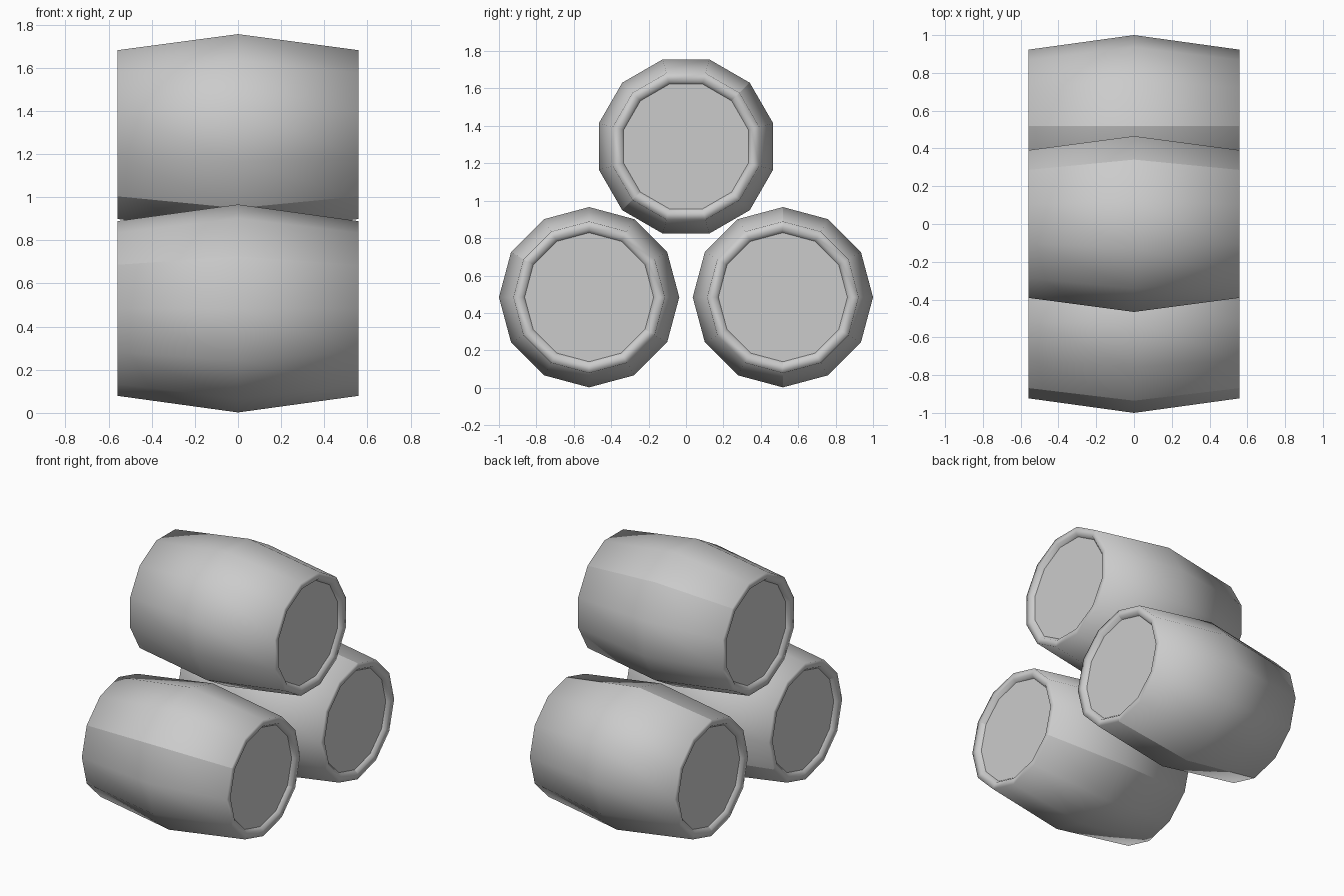
import bpy, bmesh
from math import cos, sin, radians, tau

cube = bpy.data.objects.get("Cube")
if cube:
    bpy.data.objects.remove(cube, do_unlink=True)

SIDES = 12

grey = bpy.data.materials.new("plain_grey")
grey.use_nodes = True
colour = (0.6, 0.6, 0.6, 1)
grey.diffuse_color = colour
grey.node_tree.nodes["Principled BSDF"].inputs["Base Color"].default_value = colour

# Half profile (x along the barrel, radius): recessed lid, lip, rim, bulge
half = [(0.535, 0.345), (0.558, 0.362), (0.558, 0.405)]
profile = [(-x, r) for x, r in half] + [(0, 0.482)] + half[::-1]


def barrel(name, y, z, start):
    """Lathe the profile around the x axis, with two opposite stave seams."""
    bm = bmesh.new()
    rings = []
    for x, r in profile:
        angles = [radians(start) + tau * i / SIDES for i in range(SIDES)]
        rings.append([bm.verts.new((x, r * cos(a), r * sin(a))) for a in angles])

    # Staves, rims and lips
    for a, b in zip(rings, rings[1:]):
        for i in range(SIDES):
            j = (i + 1) % SIDES
            bm.faces.new((a[i], a[j], b[j], b[i])).smooth = True

    # Flat lids
    lids = [bm.faces.new(rings[0]), bm.faces.new(rings[-1])]
    for lid in lids:
        for edge in lid.edges:
            edge.smooth = False

    # Hard seams along the length
    for a, b in zip(rings, rings[1:]):
        for i in (0, SIDES // 2):
            bm.edges.get((a[i], b[i])).smooth = False

    bmesh.ops.recalc_face_normals(bm, faces=bm.faces)
    mesh = bpy.data.meshes.new(name)
    bm.to_mesh(mesh)
    bm.free()
    mesh.materials.append(grey)
    obj = bpy.data.objects.new(name, mesh)
    obj.location = (0, y, z)
    bpy.context.collection.objects.link(obj)


# Two barrels on the ground, one stacked on top
barrel("front_barrel", -0.518, 0.484, 150)
barrel("back_barrel", 0.518, 0.484, 90)
barrel("top_barrel", 0, 1.29, 45)
